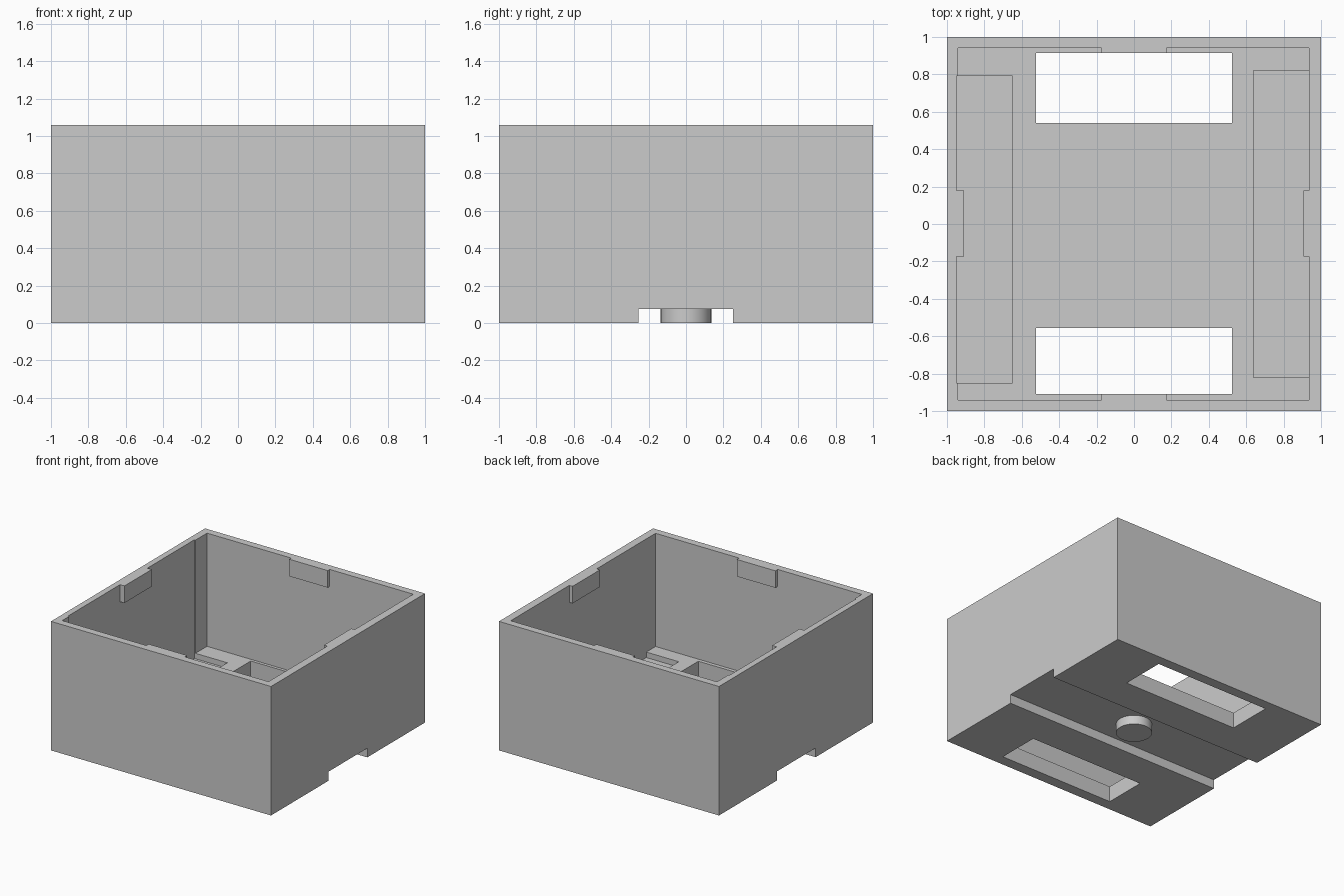
import bpy

default = bpy.data.objects.get("Cube")
if default:
    bpy.data.objects.remove(default, do_unlink=True)

HEIGHT, FLOOR, CHANNEL = 1.06, 0.13, 0.075
RECESS = 0.085       # height of the recessed floor strips
TAB_DROP = 0.14

grey = bpy.data.materials.new("light grey")
grey.use_nodes = True
grey.diffuse_color = (0.6, 0.6, 0.6, 1)
grey.node_tree.nodes["Principled BSDF"].inputs["Base Color"].default_value = (0.6, 0.6, 0.6, 1)


def box(name, x, y, z):
    """Box spanning the given (low, high) ranges."""
    spans = (x, y, z)
    bpy.ops.mesh.primitive_cube_add(size=1, location=[(a + b) / 2 for a, b in spans])
    ob = bpy.context.object
    ob.name = name
    ob.scale = [b - a for a, b in spans]
    bpy.ops.object.transform_apply(location=True, rotation=False, scale=True)
    ob.data.materials.append(grey)
    return ob


def combine(target, tool, operation):
    """Apply one exact boolean and discard its tool."""
    mod = target.modifiers.new(tool.name, 'BOOLEAN')
    mod.operation, mod.solver, mod.object = operation, 'EXACT', tool
    bpy.context.view_layer.objects.active = target
    bpy.ops.object.modifier_apply(modifier=mod.name)
    bpy.data.objects.remove(tool, do_unlink=True)


# Open-topped box
tray = box("open_box", (-1, 1), (-1, 1), (0, HEIGHT))
above = HEIGHT + 0.2
cuts = [
    ("cavity", (-0.94, 0.935), (-0.94, 0.94), (FLOOR, above)),
    # Sunken floor strips along both sides; the right one also thins the wall
    ("right_recess", (-0.95, -0.65), (-0.85, 0.79), (RECESS, above)),
    ("left_recess", (0.64, 0.935), (-0.82, 0.82), (RECESS, above)),
    # Through slots in the floor
    ("back_slot", (-0.525, 0.525), (0.54, 0.915), (-0.2, 0.4)),
    ("front_slot", (-0.525, 0.525), (-0.91, -0.555), (-0.2, 0.4)),
    # Channel across the underside
    ("channel", (-1.2, 1.2), (-0.255, 0.25), (-0.2, CHANNEL)),
]
for cut in cuts:
    combine(tray, box(*cut), 'DIFFERENCE')

# Retaining tabs under the rim, flush with its top
tab_z = (HEIGHT - TAB_DROP, HEIGHT)
tabs = [
    ("back_tab", (-0.175, 0.175), (0.915, 0.97), tab_z),
    ("front_tab", (-0.175, 0.175), (-0.97, -0.91), tab_z),
    ("right_tab", (-0.97, -0.91), (-0.175, 0.18), tab_z),
    ("left_tab", (0.905, 0.97), (-0.175, 0.18), tab_z),
]
for tab in tabs:
    combine(tray, box(*tab), 'UNION')

# Round locating peg inside the channel
bpy.ops.mesh.primitive_cylinder_add(vertices=64, radius=0.135, depth=CHANNEL,
                                    location=(0, 0, CHANNEL / 2))
peg = bpy.context.object
peg.name = "locating_peg"
peg.data.materials.append(grey)
bpy.ops.object.shade_smooth_by_angle()
